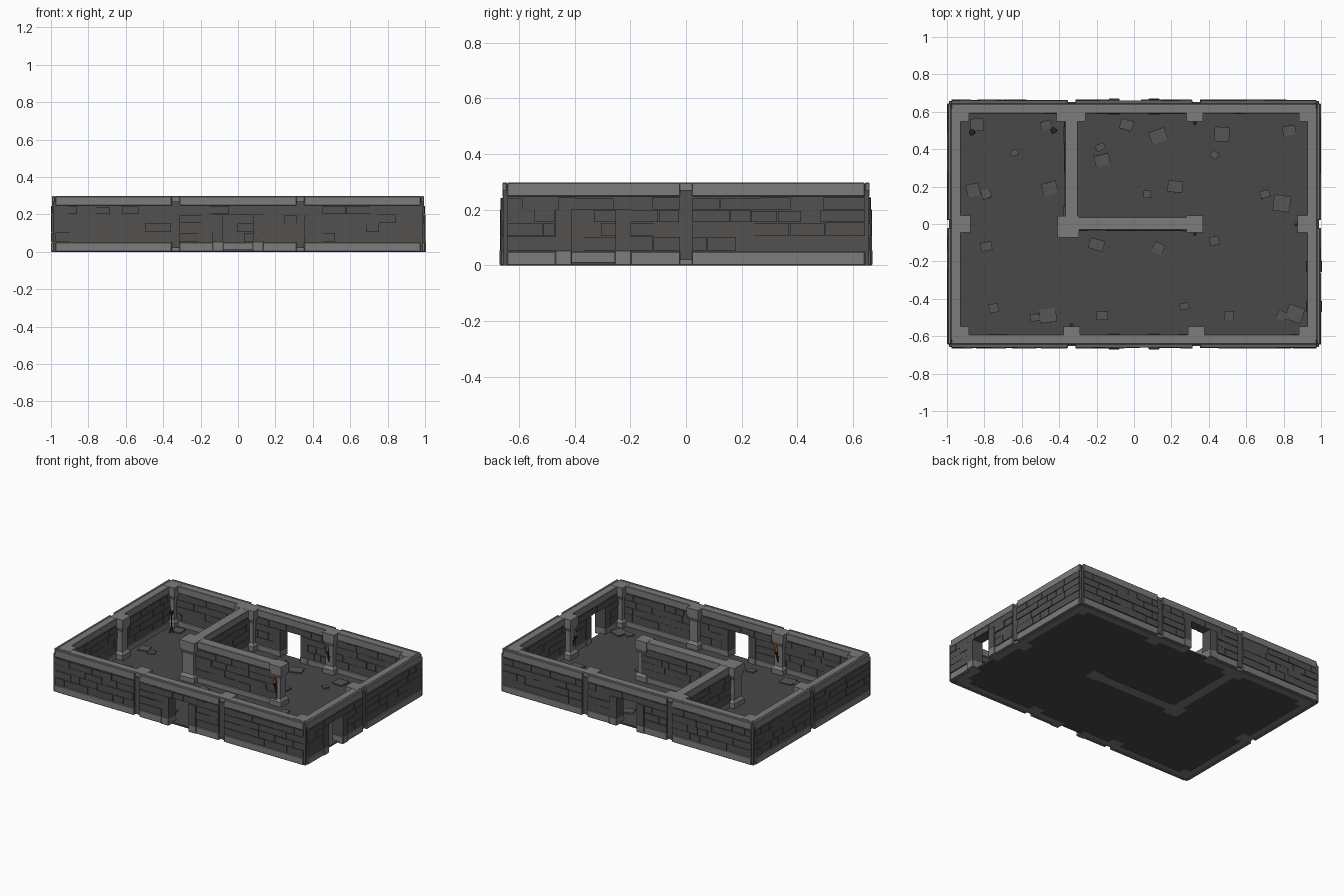
import bpy, bmesh, math, random
from mathutils import Matrix, Vector

if "Cube" in bpy.data.objects:
    bpy.data.objects.remove(bpy.data.objects["Cube"])

random.seed(4)


def material(name, rgb):
    m = bpy.data.materials.new(name)
    m.diffuse_color = (*rgb, 1)
    m.use_nodes = True
    m.node_tree.nodes["Principled BSDF"].inputs["Base Color"].default_value = m.diffuse_color
    return m


TRIM = material("trim_stone", (0.20, 0.20, 0.20))
BRICK = material("brick_stone", (0.085, 0.082, 0.08))
DARK = material("floor_stone", (0.065, 0.065, 0.065))
SLAB = material("slab_stone", (0.09, 0.095, 0.093))
IRON = material("iron", (0.015, 0.015, 0.015))
WOOD = material("torch_wood", (0.10, 0.04, 0.015))
FIRE = material("flame", (0.65, 0.16, 0.02))


def box(bm, x, y, z):
    r = bmesh.ops.create_cube(bm, size=1)
    for v in r["verts"]:
        v.co = Vector([(a + b) / 2 + c * (b - a) for c, (a, b) in
                       zip(v.co, (sorted(x), sorted(y), sorted(z)))])


def finish(bm, name, mat, bevel=0):
    bmesh.ops.recalc_face_normals(bm, faces=bm.faces)
    me = bpy.data.meshes.new(name)
    bm.to_mesh(me)
    bm.free()
    ob = bpy.data.objects.new(name, me)
    me.materials.append(mat)
    bpy.context.collection.objects.link(ob)
    if bevel:
        mod = ob.modifiers.new("bevel", "BEVEL")
        mod.width, mod.segments = bevel, 1
    return ob


def split(s0, s1, gaps):
    out, a = [], s0
    for g0, g1 in sorted(gaps):
        out.append((a, g0))
        a = g1
    out.append((a, s1))
    return [(p, q) for p, q in out if q - p > 0.002]


def wall(name, axis, face, inward, s0, s1, thick=0.075, notches=(), door=None, corner=0):
    """Wall along an axis; depth is measured inward from its outer face."""
    trim, core, bricks = bmesh.new(), bmesh.new(), bmesh.new()

    def put(bm, s, d0, d1, z):
        t = (face + inward * d0, face + inward * d1)
        box(bm, *((s, t) if axis == "x" else (t, s)), z)

    opening = [(door - 0.08, door + 0.08)] if door is not None else []
    frame = [(door - 0.135, door + 0.135)] if door is not None else []
    gaps = [(n - 0.021, n + 0.021) for n in notches]
    lo, hi = s0 - corner, s1 + corner
    outer = 0.022 if notches else 0.0
    # base, body and coping; outer layer is broken at the pilaster notches
    for bm, z, d in ((trim, (0, 0.05), 0.001), (core, (0.05, 0.2), 0.008),
                     (core, (0.2, 0.25), 0.008), (trim, (0.247, 0.297), 0.005)):
        cut = opening if z[1] <= 0.2 else []
        for s in split(s0, s1, cut):
            put(bm, s, max(outer, d), thick - (0 if bm is trim else 0.006), z)
        if outer:
            for s in split(lo, hi, gaps + cut):
                put(bm, s, d, outer, z)
    for n in notches:
        put(core, (n - 0.021, n + 0.021), 0.012, 0.03, (0.02, 0.27))
    # irregular brick courses on both faces
    rows = (0.052, 0.104, 0.154, 0.2, 0.245)
    for side in (0, 1):
        for z0, z1 in zip(rows, rows[1:]):
            block = (frame if z1 <= 0.2 else []) + (gaps if side == 0 else [])
            for a, b in split(lo if not side else s0, hi if not side else s1, block):
                p = a
                while p < b - 0.001:
                    q = p + random.uniform(0.05, 0.15)
                    if b - q < 0.04:
                        q = b
                    g, h = random.uniform(0, 0.004), random.uniform(0, 0.005)
                    d = random.uniform(-0.001, 0.005)
                    s, z = (p, q - g), (z0 + 0.001, z1 - h)
                    if side == 0:
                        put(bricks, s, d, 0.012, z)
                    else:
                        put(bricks, s, thick - 0.012, thick - d, z)
                    p = q
    # door jambs, lintel and heavier foot blocks
    if door is not None:
        for k in (-1, 1):
            put(core, (door + k * 0.079, door + k * 0.135), -0.003, thick + 0.003, (0.05, 0.2))
            put(trim, (door + k * 0.077, door + k * 0.137), -0.005, thick + 0.005, (0, 0.055))
    finish(trim, name + "_trim", TRIM, 0.003)
    finish(core, name + "_core", BRICK)
    finish(bricks, name + "_bricks", BRICK)


# outer walls
N = (-0.333, 0.333)
wall("front_wall", "x", -0.665, 1, -0.975, 0.975, notches=N, door=0)
wall("back_wall", "x", 0.665, -1, -0.975, 0.975, notches=N, door=0)
wall("left_wall", "y", -1.0, 1, -0.62, 0.62, notches=(0,), corner=0.023)
wall("right_wall", "y", 1.0, -1, -0.62, 0.62, notches=(0,), door=-0.333, corner=0.023)
# inner partition walls
wall("long_partition", "x", -0.038, 1, -0.33, 0.33)
wall("short_partition", "y", -0.375, 1, 0.03, 0.6)

# corner quoins set into the outer corner notches
bm = bmesh.new()
for i in (-1, 1):
    for j in (-1, 1):
        box(bm, (i * 0.95, i * 0.99), (j * 0.62, j * 0.657), (0, 0.27))
finish(bm, "corner_quoins", BRICK)


def pillar(name, x, y, hx, hy):
    """Pillar with stepped foot, tapered neck and flared capital."""
    bm = bmesh.new()
    prev = None
    for z, inset in ((0, 0), (0.045, 0), (0.065, 0.014), (0.205, 0.014),
                     (0.235, 0.002), (0.25, 0.002), (0.25, 0), (0.298, 0)):
        ring = [bm.verts.new((x + a * (hx - inset), y + b * (hy - inset), z))
                for a, b in ((-1, -1), (1, -1), (1, 1), (-1, 1))]
        if prev:
            for k in range(4):
                bm.faces.new((prev[k], prev[k - 3], ring[k - 3], ring[k]))
        else:
            bm.faces.new(ring[::-1])
        prev = ring
    bm.faces.new(prev)
    finish(bm, name, TRIM)


for i in (-1, 1):
    for j in (-1, 1):
        pillar("corner_pillar", i * 0.925, j * 0.59, 0.042, 0.042)
    pillar("side_pillar", i * 0.92, 0, 0.045, 0.045)
    pillar("front_pillar", i * 0.333, -0.592, 0.045, 0.045)
pillar("back_pillar", 0.325, 0.592, 0.045, 0.045)
pillar("junction_pillar_back", -0.337, 0.592, 0.077, 0.045)
pillar("junction_pillar", -0.352, -0.014, 0.058, 0.057)
pillar("end_pillar", 0.325, 0, 0.045, 0.045)

# floor
bm = bmesh.new()
box(bm, (-0.96, 0.96), (-0.63, 0.63), (0.001, 0.012))
finish(bm, "floor", DARK)

# loose paving slabs: x, y, size
SLABS = [(-.84, .53, .07), (-.86, .18, .07), (-.79, .16, .05), (-.64, .38, .04), (-.47, .53, .06),
         (-.45, .19, .08), (-.04, .53, .07), (.13, .47, .09), (-.17, .34, .08), (-.18, .41, .05),
         (.22, .20, .08), (.07, .16, .04), (.47, .48, .08), (.43, .37, .04), (.83, .50, .07),
         (.70, .16, .05), (.79, .11, .09), (-.79, -.12, .06), (-.75, -.45, .05), (-.46, -.49, .09),
         (-.53, -.50, .05), (-.20, -.11, .08), (-.17, -.49, .06), (.13, -.13, .06), (.43, -.09, .05),
         (.51, -.49, .05), (.27, -.44, .05), (.86, -.48, .09), (.79, -.49, .05)]
bm = bmesh.new()
for x, y, s in SLABS:
    rot = Matrix.Rotation(random.uniform(-0.5, 0.5), 4, "Z") @ Matrix.Rotation(random.uniform(-.06, .06), 4, "X")
    bmesh.ops.create_cube(bm, size=1, matrix=Matrix.Translation((x, y, 0.015)) @ rot
                          @ Matrix.Diagonal((s, s * random.uniform(0.7, 1), 0.012, 1)))
finish(bm, "loose_slabs", SLAB)


def cone(bm, p, q, r1, r2, n=8):
    p, q = Vector(p), Vector(q)
    m = Matrix.Translation((p + q) / 2) @ (q - p).to_track_quat("Z", "Y").to_matrix().to_4x4()
    bmesh.ops.create_cone(bm, cap_ends=True, segments=n, radius1=r1, radius2=r2,
                          depth=(q - p).length, matrix=m)


# wall torches leaning out from the pillars
for x, y, dx, dy in ((0.325, 0.562, 0, -1), (0.325, -0.031, 0, -1),
                     (-0.333, -0.561, 0, 1), (0.889, 0, -1, 0)):
    def at(d, z):
        return (x + dx * d, y + dy * d, z)
    bm = bmesh.new()
    cone(bm, at(0.004, 0.095), at(0.02, 0.165), 0.004, 0.008)
    finish(bm, "torch_handle", WOOD)
    bm = bmesh.new()
    cone(bm, at(-0.004, 0.13), at(0.014, 0.13), 0.006, 0.006)
    cone(bm, at(0.019, 0.16), at(0.022, 0.172), 0.008, 0.011)
    finish(bm, "torch_bracket", IRON)
    bm = bmesh.new()
    cone(bm, at(0.022, 0.172), at(0.022, 0.185), 0.006, 0.011, 6)
    cone(bm, at(0.022, 0.185), at(0.018, 0.22), 0.011, 0.001, 6)
    finish(bm, "torch_flame", FIRE)

# free-standing iron braziers
for x, y in ((-0.865, 0.49), (-0.43, 0.50)):
    bm = bmesh.new()
    cone(bm, (x, y, 0.04), (x, y, 0.14), 0.004, 0.004)
    cone(bm, (x, y, 0.135), (x, y, 0.16), 0.006, 0.017, 10)
    for k in range(3):
        a = k * math.tau / 3
        cone(bm, (x + 0.016 * math.cos(a), y + 0.016 * math.sin(a), 0.012), (x, y, 0.06), 0.003, 0.003, 6)
    finish(bm, "brazier", IRON)
